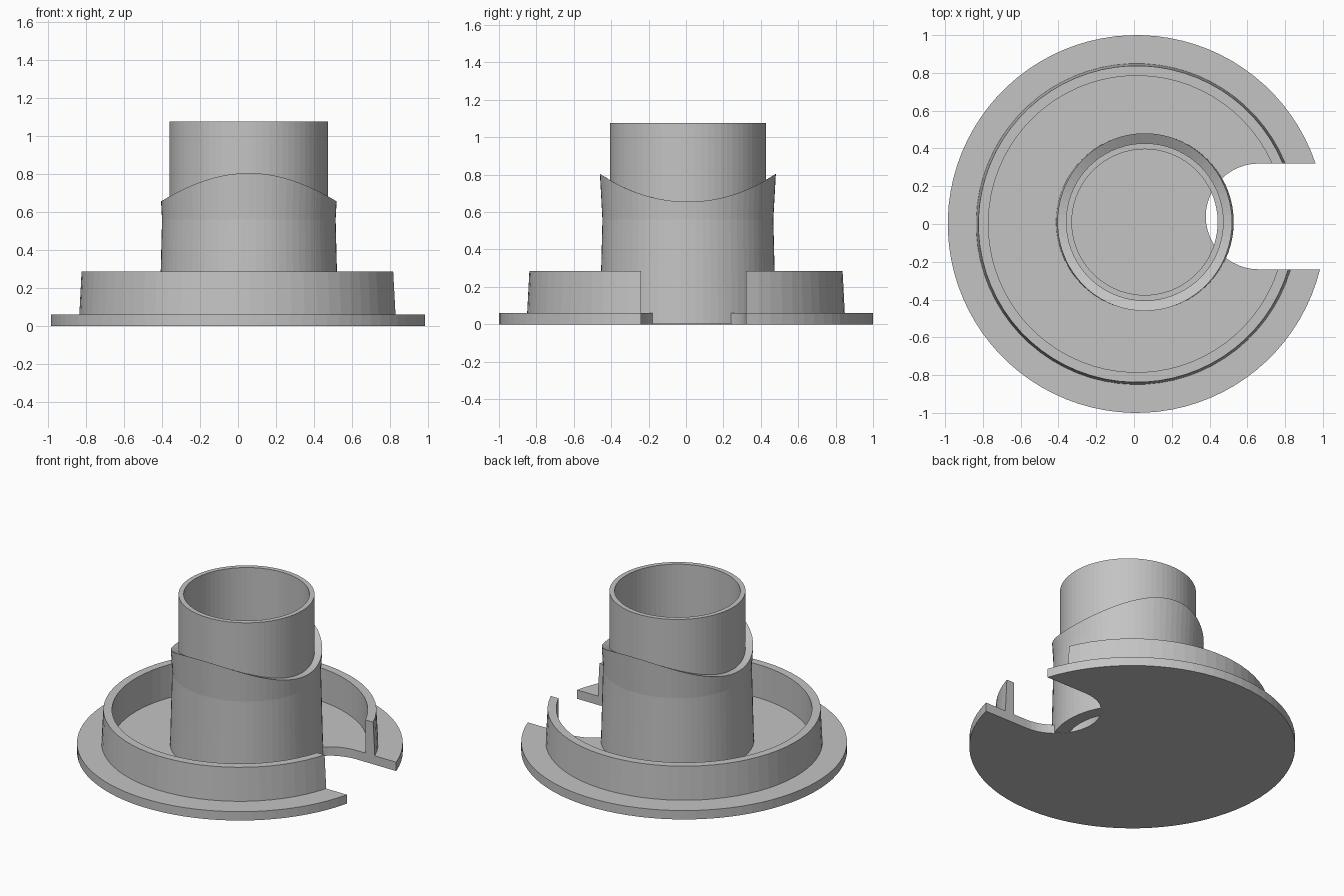
import bpy, bmesh, math

if "Cube" in bpy.data.objects:
    bpy.data.objects.remove(bpy.data.objects["Cube"])

mat = bpy.data.materials.new("light grey")
mat.diffuse_color = (0.55, 0.55, 0.55, 1)
mat.use_nodes = True
mat.node_tree.nodes["Principled BSDF"].inputs["Base Color"].default_value = mat.diffuse_color

CX = 0.014                       # centre of plate and ring
SLOT_LO, SLOT_HI = -0.24, 0.32   # slot edges in y
SLOT_R = (SLOT_HI - SLOT_LO) / 2
SLOT_Y = (SLOT_HI + SLOT_LO) / 2
SLOT_X = 0.66                    # centre of the rounded slot end
TX, TY = 0.057, 0.01             # tube axis


def finish(bm, name):
    bmesh.ops.recalc_face_normals(bm, faces=bm.faces[:])
    me = bpy.data.meshes.new(name)
    bm.to_mesh(me)
    bm.free()
    me.materials.append(mat)
    ob = bpy.data.objects.new(name, me)
    bpy.context.collection.objects.link(ob)
    return ob


def skin(bm, sections, closed):
    """Join closed cross-sections into a sweep."""
    rows = [[bm.verts.new(p) for p in s] for s in sections]
    n = len(rows[0])
    for i in range(len(rows) if closed else len(rows) - 1):
        a, b = rows[i], rows[(i + 1) % len(rows)]
        for j in range(n):
            k = (j + 1) % n
            bm.faces.new((a[j], a[k], b[k], b[j]))
    if not closed:
        bm.faces.new(rows[0])
        bm.faces.new(rows[-1])


def arc_angle(r, t):
    """Angle going round from the upper slot edge to the lower one."""
    a0 = math.asin(SLOT_HI / r)
    a1 = 2 * math.pi + math.asin(SLOT_LO / r)
    return a0 + (a1 - a0) * t


# slotted base plate
outline = []
for i in range(81):
    a = arc_angle(1.0, i / 80)
    outline.append((CX + math.cos(a), math.sin(a)))
for i in range(25):
    a = math.radians(270 - 180 * i / 24)
    outline.append((SLOT_X + SLOT_R * math.cos(a), SLOT_Y + SLOT_R * math.sin(a)))
bm = bmesh.new()
face = bm.faces.new([bm.verts.new((x, y, 0)) for x, y in outline])
ext = bmesh.ops.extrude_face_region(bm, geom=[face], use_keep_orig=True)
for v in ext["geom"]:
    if isinstance(v, bmesh.types.BMVert):
        v.co.z = 0.06
finish(bm, "base_plate")

# open raised ring
profile = [(0.85, 0.055), (0.838, 0.285), (0.785, 0.285), (0.785, 0.055)]
sections = []
for i in range(65):
    sec = []
    for r, z in profile:
        a = arc_angle(r, i / 64)
        sec.append((CX + r * math.cos(a), r * math.sin(a), z))
    sections.append(sec)
bm = bmesh.new()
skin(bm, sections, False)
finish(bm, "raised_ring")


# tube with a saddle-cut collar
def saddle(y):
    return 0.655 + 0.805 - math.sqrt(0.805 ** 2 - y * y)


N = 72
sections = []
for i in range(N):
    a = 2 * math.pi * i / N
    c, s = math.cos(a), math.sin(a)
    z_out = saddle(0.467 * s)
    r_out = 0.457 + (z_out - 0.56) * 0.055
    z_in = saddle(0.4175 * s)
    prof = [(0.471, 0.001), (0.457, 0.56), (r_out, z_out), (0.4175, z_in),
            (0.4175, 1.075), (0.386, 1.075), (0.386, 0.001)]
    sections.append([(TX + r * c, TY + r * s, z) for r, z in prof])
bm = bmesh.new()
skin(bm, sections, True)
finish(bm, "saddle_tube")
